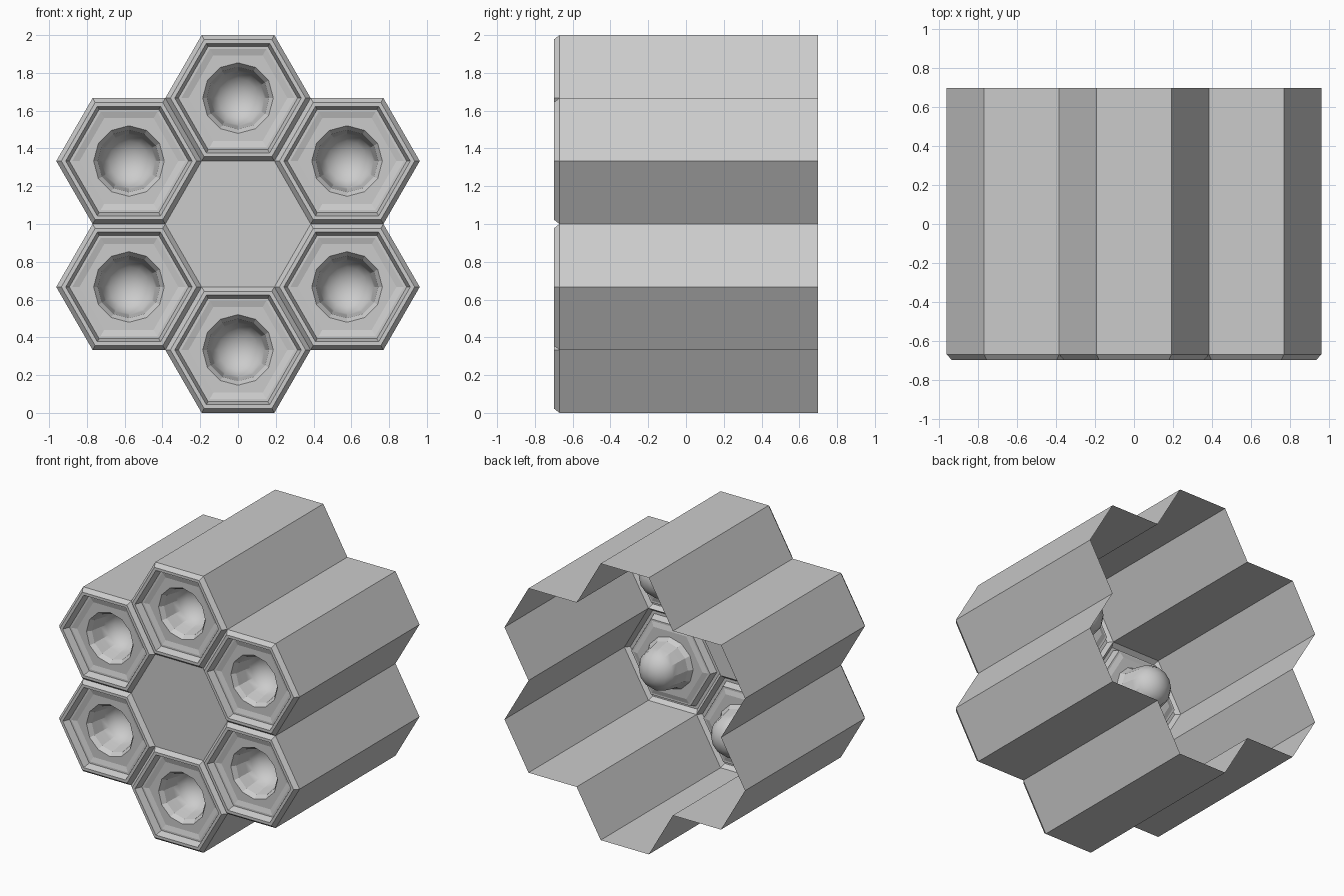
import bpy, bmesh, math
from mathutils import Vector

if "Cube" in bpy.data.objects:
    bpy.data.objects.remove(bpy.data.objects["Cube"])

A = 1 / 3                      # hexagon apothem
SIDE = 2 * A / math.sqrt(3)    # hexagon corner radius
FRONT, BACK = -0.67, 0.70


def hex_ring(scale, y):
    """Twelve points: hexagon corners and edge midpoints."""
    return [Vector(((SIDE if i % 2 == 0 else A) * scale * math.cos(i * math.pi / 6), y,
                    (SIDE if i % 2 == 0 else A) * scale * math.sin(i * math.pi / 6)))
            for i in range(12)]


def round_ring(r, y):
    return [Vector((r * math.cos(i * math.pi / 6), y, r * math.sin(i * math.pi / 6)))
            for i in range(12)]


def finish(name, bm, angle=None):
    bmesh.ops.remove_doubles(bm, verts=bm.verts, dist=1e-4)
    mesh = bpy.data.meshes.new(name)
    bm.to_mesh(mesh)
    bm.free()
    ob = bpy.data.objects.new(name, mesh)
    bpy.context.collection.objects.link(ob)
    if angle:
        bpy.ops.object.select_all(action='DESELECT')
        ob.select_set(True)
        bpy.context.view_layer.objects.active = ob
        bpy.ops.object.shade_smooth_by_angle(angle=math.radians(angle))
    return ob


def loft(bm, rings, centre, tip=None):
    loops = [[bm.verts.new(p + centre) for p in r] for r in rings]
    for a, b in zip(loops, loops[1:]):
        for i in range(12):
            j = (i + 1) % 12
            bm.faces.new((a[i], b[i], b[j], a[j]))
    if tip is not None:
        t = bm.verts.new(Vector((0, tip, 0)) + centre)
        for i in range(12):
            bm.faces.new((loops[-1][i], t, loops[-1][(i + 1) % 12]))


centres = [Vector((2 * A * math.cos(math.radians(30 + 60 * k)), 0,
                   1 + 2 * A * math.sin(math.radians(30 + 60 * k)))) for k in range(6)]

# stepped hexagonal rim profile: (scale, y)
RIM = [(1.0, FRONT), (0.93, -0.70), (0.87, -0.70), (0.82, -0.65),
       (0.78, -0.65), (0.68, -0.64)]
# cup: tapered wall, then a rounded bottom
CUP_FLOOR, CUP_R, BOWL_R, BOWL_Y, BOWL_D = -0.64, 0.187, 0.15, -0.53, 0.13

for k, c in enumerate(centres):
    bm = bmesh.new()
    rings = [hex_ring(s, y) for s, y in RIM] + [round_ring(CUP_R, CUP_FLOOR),
                                                round_ring(0.165, CUP_FLOOR + 0.03)]
    loft(bm, rings, c)
    finish(f"cell_rim_{k + 1}", bm)

    bm = bmesh.new()
    bowl = [round_ring(0.165, CUP_FLOOR + 0.03)]
    bowl += [round_ring(BOWL_R * math.cos(t), BOWL_Y + BOWL_D * math.sin(t))
             for t in (math.radians(d) for d in (0, 22, 45, 68))]
    loft(bm, bowl, c, BOWL_Y + BOWL_D)
    finish(f"cell_bowl_{k + 1}", bm, 29)

# flat plate closing the middle
bm = bmesh.new()
bm.faces.new([bm.verts.new(p + Vector((0, 0, 1))) for p in hex_ring(1, FRONT)[::2]])
finish("centre_plate", bm)

# open-backed outer wall following the outline of the six cells
bm = bmesh.new()
for c in centres:
    corners = hex_ring(1, 0)[::2]
    for a, b in zip(corners, corners[1:] + corners[:1]):
        if (c + a + b - Vector((0, 0, 1))).length > 0.8:
            pts = [(a, FRONT), (b, FRONT), (b, BACK), (a, BACK)]
            bm.faces.new([bm.verts.new(c + p + Vector((0, y, 0))) for p, y in pts])
bmesh.ops.remove_doubles(bm, verts=bm.verts, dist=1e-4)
bmesh.ops.recalc_face_normals(bm, faces=bm.faces)
finish("outer_wall", bm)
